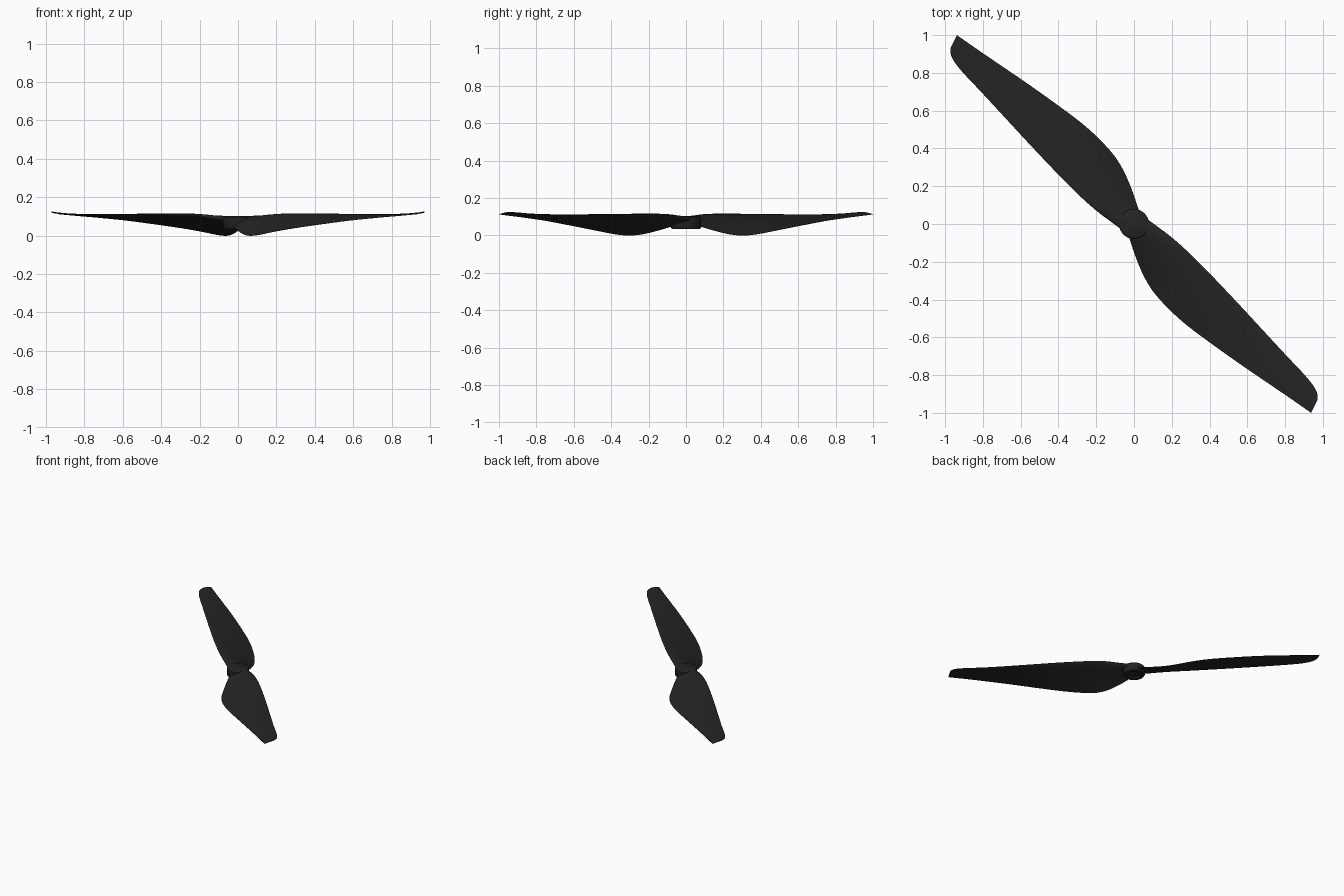
import bpy, bmesh, math
from mathutils import Vector, Matrix

default_cube = bpy.data.objects.get("Cube")
if default_cube:
    bpy.data.objects.remove(default_cube, do_unlink=True)

black = bpy.data.materials.new("matte black plastic")
black.use_nodes = True
colour = (0.018, 0.018, 0.018, 1)
black.diffuse_color = colour
shader = black.node_tree.nodes["Principled BSDF"]
shader.inputs["Base Color"].default_value = colour
shader.inputs["Roughness"].default_value = 0.6

# Blade edges as (distance along blade, sideways offset, height)
LEADING = [(.03, .068, .085), (.11, .08, .095), (.19, .091, .105), (.28, .097, .11),
           (.38, .099, .111), (.53, .097, .111), (.7, .092, .11), (.88, .085, .109),
           (1.06, .078, .109), (1.2, .074, .112), (1.27, .067, .116),
           (1.315, .054, .12), (1.345, .03, .123)]
TRAILING = [(.03, -.068, .05), (.11, -.108, .025), (.19, -.143, .006), (.26, -.167, 0),
            (.34, -.183, .005), (.45, -.188, .02), (.57, -.182, .036), (.74, -.158, .056),
            (.94, -.124, .078), (1.13, -.088, .094), (1.24, -.067, .102),
            (1.32, -.053, .108), (1.37, -.044, .112)]
CHORD_STEPS = 14
SUBSTEPS = 4


def smooth_path(points):
    """Catmull-Rom curve through the points."""
    p = [Vector(q) for q in points]
    p = [2 * p[0] - p[1]] + p + [2 * p[-1] - p[-2]]
    path = []
    for a, b, c, d in zip(p, p[1:], p[2:], p[3:]):
        for k in range(SUBSTEPS):
            t = k / SUBSTEPS
            path.append(b + (c - a) * t / 2 + (a - 2.5 * b + 2 * c - d / 2) * t ** 2
                        + (3 * b - 3 * c + d - a) * t ** 3 / 2)
    return path + [p[-2]]


def finish(bm, name):
    bmesh.ops.recalc_face_normals(bm, faces=bm.faces)
    mesh = bpy.data.meshes.new(name)
    bm.to_mesh(mesh)
    bm.free()
    mesh.materials.append(black)
    obj = bpy.data.objects.new(name, mesh)
    bpy.context.collection.objects.link(obj)
    bpy.ops.object.select_all(action="DESELECT")
    obj.select_set(True)
    bpy.context.view_layer.objects.active = obj
    bpy.ops.object.shade_smooth_by_angle(angle=math.radians(40))
    return obj


def section(front, back):
    """Closed airfoil loop from the leading edge over the top and back beneath."""
    span = min(front.x / 1.37, 1)
    thickness = 0.028 * (1 - span) + 0.005
    upper, lower = [], []
    for i in range(CHORD_STEPS + 1):
        s = (1 - math.cos(math.pi * i / CHORD_STEPS)) / 2
        middle = front.lerp(back, s)
        half = thickness * (1.3 * math.sqrt(s) * (1 - s) + 0.04)
        camber = Vector((0, 0, thickness * 1.6 * s * (1 - s)))
        upper.append(middle + camber + Vector((0, 0, half)))
        lower.append(middle + camber - Vector((0, 0, half)))
    return upper + lower[::-1]


def make_blade(name, angle):
    bm = bmesh.new()
    loops = [[bm.verts.new(p) for p in section(f, b)]
             for f, b in zip(smooth_path(LEADING), smooth_path(TRAILING))]
    for first, second in zip(loops, loops[1:]):
        for i in range(len(first)):
            j = (i + 1) % len(first)
            bm.faces.new((first[i], first[j], second[j], second[i]))
    bm.faces.new(loops[0])
    bm.faces.new(loops[-1])
    bmesh.ops.rotate(bm, verts=bm.verts, matrix=Matrix.Rotation(angle, 3, "Z"))
    return finish(bm, name)


def make_hub():
    """Turned boss with a chamfered top and a shallow recess underneath."""
    profile = [(0, .101), (.07, .101), (.074, .098), (.079, .094),
               (.079, .04), (.075, .035), (.05, .035), (.047, .045), (0, .045)]
    bm = bmesh.new()
    verts = [bm.verts.new((r, 0, z)) for r, z in profile]
    edges = [bm.edges.new(pair) for pair in zip(verts, verts[1:])]
    bmesh.ops.spin(bm, geom=verts + edges, axis=(0, 0, 1), cent=(0, 0, 0),
                   angle=math.tau, steps=48, use_merge=True)
    bmesh.ops.remove_doubles(bm, verts=bm.verts, dist=1e-5)
    return finish(bm, "hub")


# Two opposite blades around the central boss
make_blade("front_blade", -math.pi / 4)
make_blade("back_blade", math.pi * 3 / 4)
make_hub()
